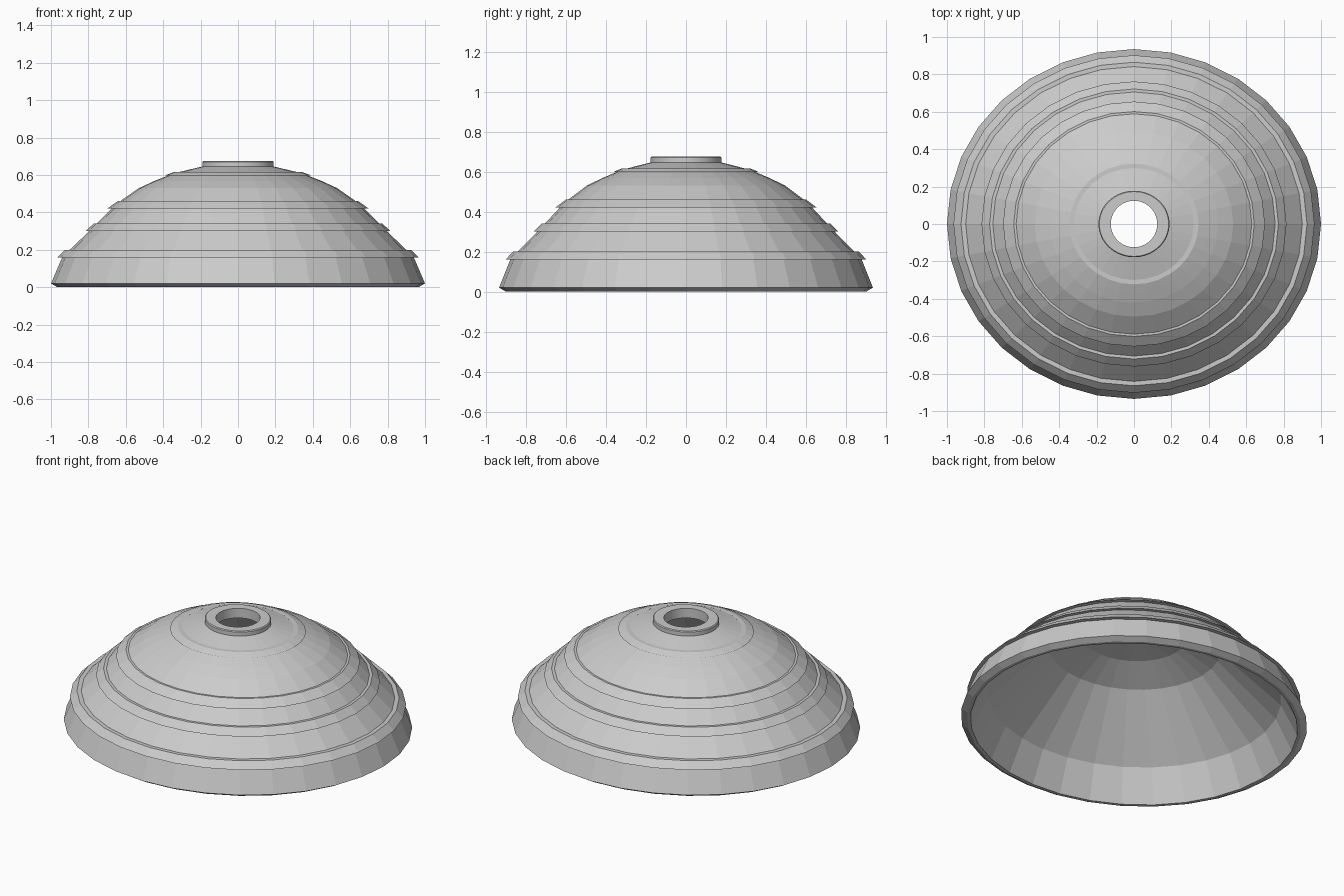
import bpy, bmesh, math

if "Cube" in bpy.data.objects:
    bpy.data.objects.remove(bpy.data.objects["Cube"])

SQUASH = 0.935  # depth is slightly smaller than width


def lathe(name, profile, sides, smooth=False):
    """Revolve a closed (radius, z[, depth ratio]) profile round the z axis."""
    bm = bmesh.new()
    rings = []
    for p in profile:
        k = p[2] if len(p) > 2 else SQUASH
        rings.append([bm.verts.new((p[0] * math.cos(2 * math.pi * i / sides),
                                    p[0] * k * math.sin(2 * math.pi * i / sides), p[1]))
                      for i in range(sides)])
    for j, a in enumerate(rings):
        b = rings[(j + 1) % len(rings)]
        for i in range(sides):
            n = (i + 1) % sides
            bm.faces.new((a[i], a[n], b[n], b[i]))
    bmesh.ops.recalc_face_normals(bm, faces=bm.faces)
    mesh = bpy.data.meshes.new(name)
    bm.to_mesh(mesh)
    bm.free()
    ob = bpy.data.objects.new(name, mesh)
    bpy.context.collection.objects.link(ob)
    if smooth:
        bpy.ops.object.select_all(action='DESELECT')
        ob.select_set(True)
        bpy.context.view_layer.objects.active = ob
        bpy.ops.object.shade_smooth_by_angle(angle=math.radians(30))
    return ob


# Thin domed shell: outer skin from the rim up, then inner skin back down
lathe("dome_shell", [
    (0.965, 0.0), (1.0, 0.02), (0.94, 0.16), (0.90, 0.20), (0.795, 0.30),
    (0.755, 0.34), (0.675, 0.42), (0.63, 0.46), (0.53, 0.53), (0.45, 0.567),
    (0.34, 0.61), (0.18, 0.648),
    (0.125, 0.648, 1.0), (0.125, 0.615, 1.0),
    (0.31, 0.58), (0.50, 0.50), (0.85, 0.19), (0.945, 0.0)], 32)

# Raised bands stepping up the dome: lower radius, upper radius, ledge, z range
bands = [
    ("lower_band", 0.965, 0.925, 0.89, 0.16, 0.20),
    ("middle_band", 0.815, 0.772, 0.745, 0.30, 0.34),
    ("upper_band", 0.70, 0.643, 0.62, 0.42, 0.46),
    ("crown_band", 0.39, 0.345, 0.32, 0.598, 0.615),
]
for name, low, high, ledge, z0, z1 in bands:
    lathe(name, [(low, z0), (high, z1), (ledge, z1), (ledge, z0)], 32)

# Collar round the top opening
lathe("top_collar", [
    (0.19, 0.642), (0.19, 0.67), (0.185, 0.675),
    (0.124, 0.675, 1.0), (0.124, 0.615, 1.0), (0.14, 0.615, 1.0)], 64, True)
